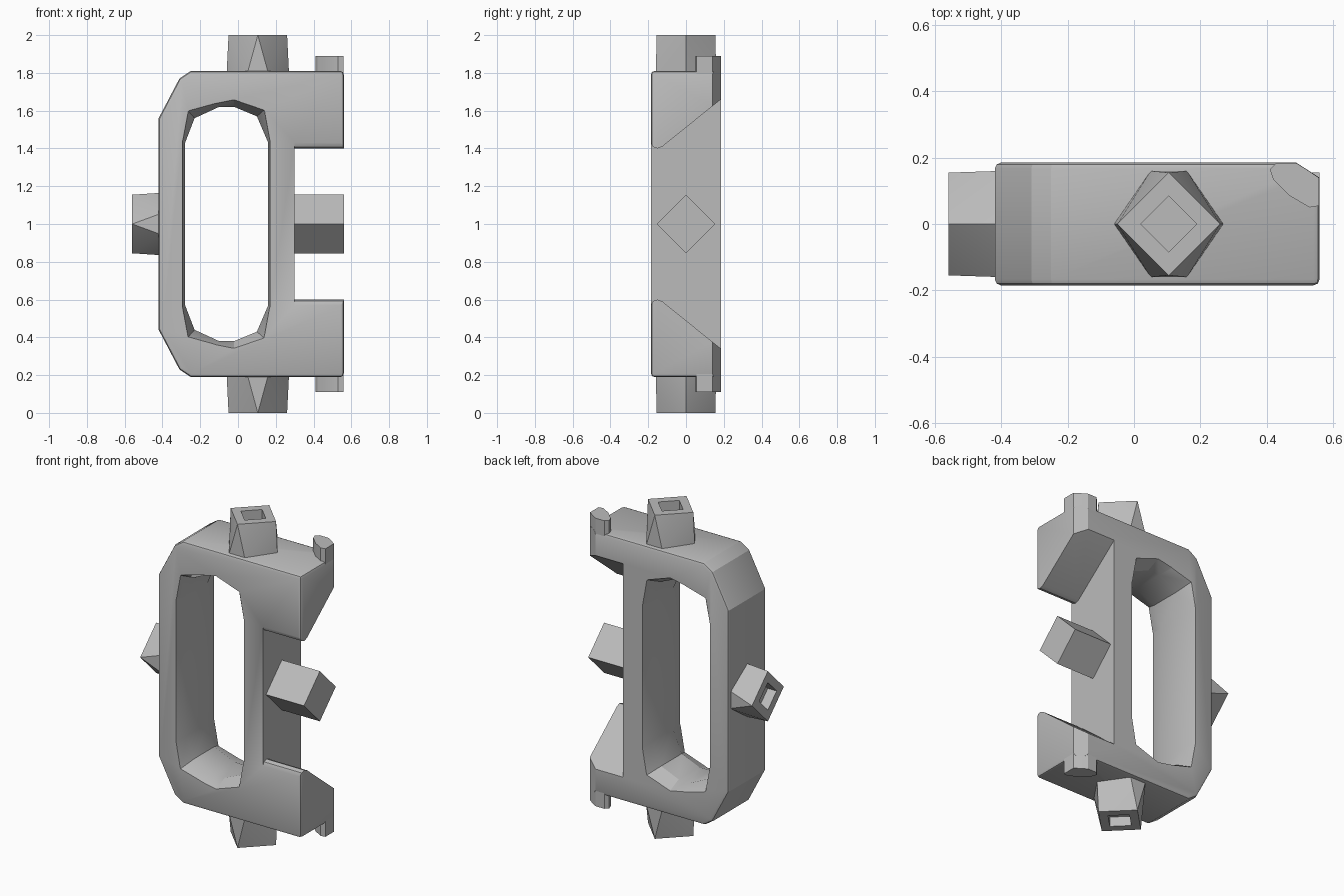
import bpy, bmesh
from math import radians

cube = bpy.data.objects.get("Cube")
if cube:
    bpy.data.objects.remove(cube)

grey = bpy.data.materials.new("plain grey")
grey.use_nodes = True
grey.diffuse_color = (0.5, 0.5, 0.5, 1)
grey.node_tree.nodes["Principled BSDF"].inputs["Base Color"].default_value = (0.5, 0.5, 0.5, 1)

MID = 1.0  # height of the mirror plane


def finish(name, bm):
    bmesh.ops.recalc_face_normals(bm, faces=bm.faces)
    mesh = bpy.data.meshes.new(name)
    bm.to_mesh(mesh)
    bm.free()
    mesh.materials.append(grey)
    ob = bpy.data.objects.new(name, mesh)
    bpy.context.collection.objects.link(ob)
    return ob


def loft(name, rings):
    """Skin a stack of equal point rings and cap both ends."""
    bm = bmesh.new()
    rows = [[bm.verts.new(p) for p in ring] for ring in rings]
    n = len(rows[0])
    for a, b in zip(rows, rows[1:]):
        for i in range(n):
            j = (i + 1) % n
            bm.faces.new((a[i], a[j], b[j], b[i]))
    bm.faces.new(rows[0])
    bm.faces.new(rows[-1])
    return finish(name, bm)


def along(axis, pts, t):
    """Place 2D points on the plane axis = t."""
    if axis == "x":
        return [(t, u, v) for u, v in pts]
    if axis == "y":
        return [(u, t, v) for u, v in pts]
    return [(u, v, t) for u, v in pts]


def prism(name, axis, pts, lo, hi):
    return loft(name, [along(axis, pts, lo), along(axis, pts, hi)])


def mirrored(pts):
    """Close an upper half outline with its reflection below MID."""
    return pts + [(u, 2 * MID - v) for u, v in reversed(pts)]


def apply_mod(ob, mod):
    bpy.context.view_layer.objects.active = ob
    bpy.ops.object.modifier_apply(modifier=mod.name)


def cut(ob, cutter):
    mod = ob.modifiers.new("cut", "BOOLEAN")
    mod.operation = "DIFFERENCE"
    mod.solver = "EXACT"
    mod.object = cutter
    apply_mod(ob, mod)
    bpy.data.objects.remove(cutter)


# Frame body with softened rims
D = 0.185
body = prism("frame_body", "y", mirrored(
    [(-0.42, 1.56), (-0.31, 1.77), (-0.25, 1.81), (0.56, 1.81)]), -D, D)
bevel = body.modifiers.new("soft_edges", "BEVEL")
bevel.width = 0.018
bevel.segments = 2
bevel.limit_method = "ANGLE"
bevel.angle_limit = radians(70)
apply_mod(body, bevel)

# Tall opening, flared towards both faces
inner = mirrored([(-0.28, 1.43), (-0.23, 1.56), (-0.10, 1.62),
                  (-0.02, 1.62), (0.10, 1.57), (0.16, 1.43)])
rim = mirrored([(-0.295, 1.44), (-0.265, 1.60), (-0.12, 1.64),
                (-0.02, 1.66), (0.14, 1.605), (0.17, 1.44)])
cut(body, loft("opening_cutter", [
    along("y", rim, -0.19), along("y", inner, -0.10),
    along("y", inner, 0.10), along("y", rim, 0.19)]))

# Side notch, leaving two arms with slanted inner ends
cut(body, prism("notch_cutter", "x", mirrored(
    [(-0.25, 1.43), (-0.185, 1.43), (-0.175, 1.408), (-0.15, 1.40),
     (-0.125, 1.41), (0.185, 1.66), (0.25, 1.712)]), 0.30, 0.70))

# Slanted back corner beside the posts
cut(body, prism("corner_cutter", "z",
                [(0.42, 0.23), (0.49, 0.185), (0.56, 0.14), (0.63, 0.095), (0.70, 0.30)], 0, 2))

# Clip posts on the ends of the arms
post = [(0.41, 0.165), (0.43, 0.184), (0.49, 0.184), (0.52, 0.165), (0.559, 0.139),
        (0.559, 0.055), (0.53, 0.05), (0.47, 0.085), (0.42, 0.135)]
parts = [body,
         prism("upper_clip_post", "z", post, 1.72, 1.89),
         prism("lower_clip_post", "z", post, 0.11, 0.28)]


def diamond(r, cu, cv):
    return [(cu - r, cv), (cu, cv + r), (cu + r, cv), (cu, cv - r)]


def socket_peg(name, axis, cu, cv, base, tip):
    """Diamond tip blended to a six sided base, with a square socket."""
    inward = 1 if base > tip else -1
    foot = [(cu + a, cv + b) for a, b in
            ((-0.165, 0), (-0.055, 0.16), (0.055, 0.16),
             (0.165, 0), (0.055, -0.16), (-0.055, -0.16))]
    if axis == "x":
        foot = [(cu + a, cv + b) for a, b in
                ((0, -0.165), (0.16, -0.055), (0.16, 0.055),
                 (0, 0.165), (-0.16, 0.055), (-0.16, -0.055))]
    bm = bmesh.new()
    for p in along(axis, foot, base) + along(axis, diamond(0.155, cu, cv), tip):
        bm.verts.new(p)
    bmesh.ops.convex_hull(bm, input=bm.verts)
    peg = finish(name, bm)
    cut(peg, prism("socket_cutter", axis, diamond(0.085, cu, cv),
                   tip - inward * 0.05, tip + inward * 0.06))
    return peg


# Pegs around the frame
parts += [
    socket_peg("top_peg", "z", 0.105, 0, 1.80, 2.0),
    socket_peg("bottom_peg", "z", 0.105, 0, 0.20, 0.0),
    socket_peg("right_peg", "x", 0, MID, -0.41, -0.56),
    prism("left_peg", "x", diamond(0.155, 0, MID), 0.29, 0.56),
]

# Shading
bpy.ops.object.select_all(action="DESELECT")
for ob in parts:
    ob.select_set(True)
bpy.context.view_layer.objects.active = body
bpy.ops.object.shade_smooth_by_angle(angle=radians(25))
